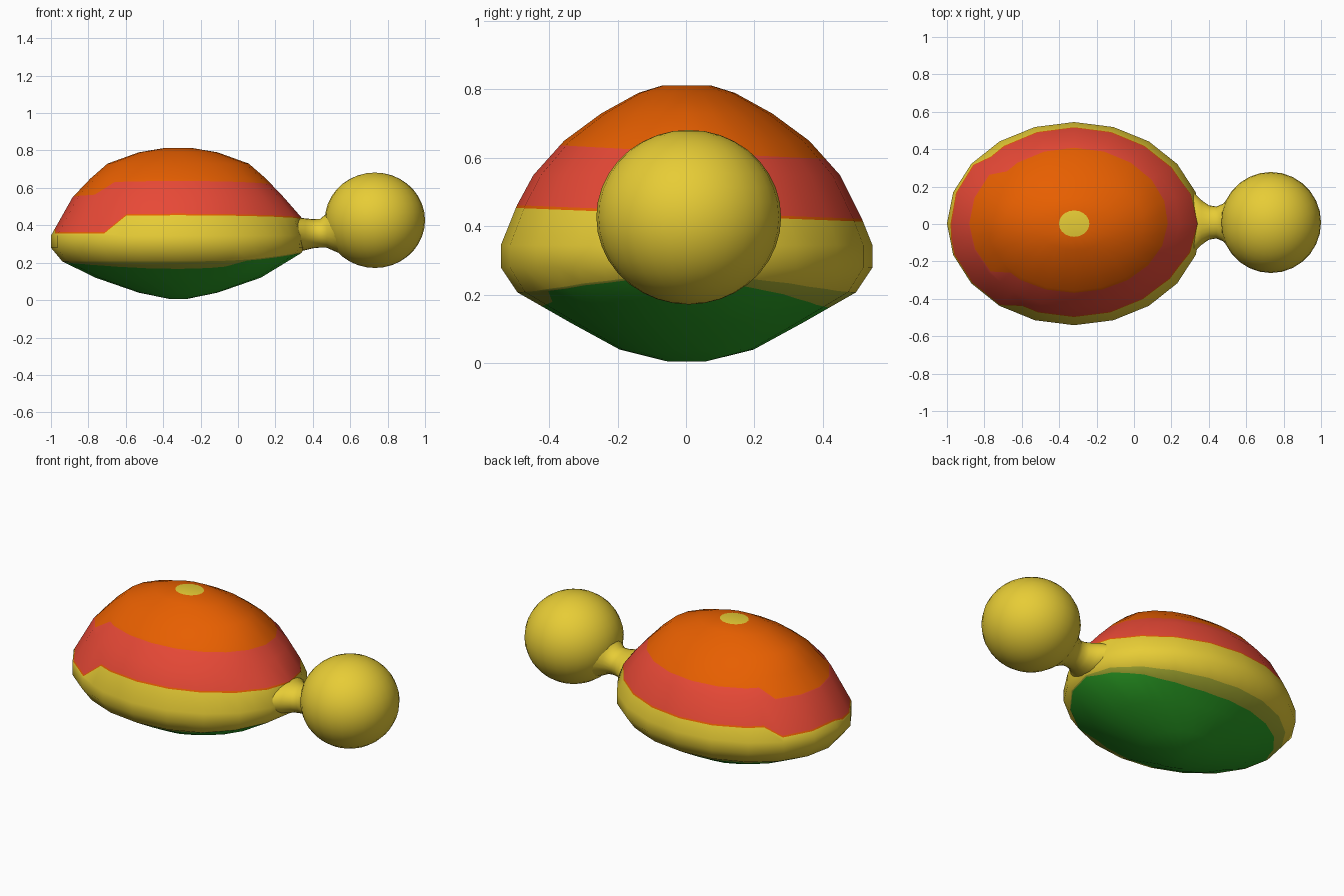
import bpy, bmesh, math

if "Cube" in bpy.data.objects:
    bpy.data.objects.remove(bpy.data.objects["Cube"])


def material(name, r, g, b):
    lin = [((c / 255 + 0.055) / 1.055) ** 2.4 if c > 10 else 0 for c in (r, g, b)]
    m = bpy.data.materials.new(name)
    m.diffuse_color = (*lin, 1)
    m.use_nodes = True
    m.node_tree.nodes["Principled BSDF"].inputs["Base Color"].default_value = m.diffuse_color
    return m


MATS = [material("yellow", 233, 206, 54), material("orange", 234, 96, 0),
        material("red", 238, 75, 56), material("olive", 166, 172, 50),
        material("green", 44, 164, 38)]
YELLOW, ORANGE, RED, OLIVE, GREEN = range(5)


def loft(name, rings, colours, angle):
    """Skin a list of vertex rings, one colour per band, and close both ends."""
    bm = bmesh.new()
    rows = [[bm.verts.new(p) for p in ring] for ring in rings]
    n = len(rows[0])
    for a, b, col in zip(rows, rows[1:], colours[1:]):
        for i in range(n):
            j = (i + 1) % n
            bm.faces.new((a[i], a[j], b[j], b[i])).material_index = col
    if colours[0] is not None:
        bm.faces.new(rows[0]).material_index = colours[0]
    if colours[-1] is not None:
        bm.faces.new(rows[-1]).material_index = colours[-1]
    bmesh.ops.recalc_face_normals(bm, faces=bm.faces)
    finish(name, bm, angle)


def finish(name, bm, angle):
    me = bpy.data.meshes.new(name)
    bm.to_mesh(me)
    bm.free()
    for m in MATS:
        me.materials.append(m)
    ob = bpy.data.objects.new(name, me)
    bpy.context.collection.objects.link(ob)
    bpy.ops.object.select_all(action='DESELECT')
    ob.select_set(True)
    bpy.context.view_layer.objects.active = ob
    bpy.ops.object.shade_smooth_by_angle(angle=math.radians(angle))


# Body outline from top to bottom: height, relative radius along x and along y
PROFILE = [(0.812, 0.12, 0.13), (0.79, 0.31, 0.26), (0.73, 0.555, 0.46), (0.65, 0.69, 0.66),
           (0.55, 0.83, 0.825), (0.46, 0.905, 0.915), (0.345, 1, 1), (0.28, 1, 1),
           (0.21, 0.92, 0.92), (0.12, 0.65, 0.63), (0.04, 0.31, 0.36), (0.005, 0.06, 0.1)]


def radii(z):
    for (z1, *top), (z0, *low) in zip(PROFILE, PROFILE[1:]):
        if z0 <= z <= z1:
            t = (z - z0) / (z1 - z0)
            return [b + (a - b) * t for a, b in zip(top, low)]


# Uneven paint borders that wander with direction (c = cos, s = sin)
def orange_edge(c, s):
    return max(0.554, 0.617 - 0.02 * s - (0.065 if c < -0.7 else 0))


def red_edge(c, s):
    if s < -0.05 and c < -0.5:
        return 0.364
    return 0.442 - 0.02 * s - (0.055 if c < -0.7 else 0)


def green_edge(c, s):
    return 0.207 + 0.05 * max(0, c) ** 3


def olive_edge(c, s):
    front = 0.034 * max(0, -s) ** 2 if c < 0.5 else 0
    return green_edge(c, s) - 0.006 - 0.038 * max(0, s) ** 0.7 - front


def flat(z):
    return lambda c, s: z


# Each ring height is a function; the colour is for the band above it
LEVELS = [(flat(0.812), YELLOW), (flat(0.79), ORANGE), (flat(0.73), ORANGE),
          (flat(0.65), ORANGE), (orange_edge, ORANGE), (flat(0.55), RED), (red_edge, RED),
          (lambda c, s: red_edge(c, s) - 0.008, ORANGE), (flat(0.345), YELLOW),
          (flat(0.28), YELLOW), (green_edge, YELLOW), (olive_edge, OLIVE),
          (flat(0.12), GREEN), (flat(0.04), GREEN), (flat(0.005), GREEN)]


# Direction of column k: corners of a 20-gon and the middles of its sides
def direction(k):
    a0, a1 = (k // 2) * math.pi / 10, ((k + 1) // 2) * math.pi / 10
    return (math.cos(a0) + math.cos(a1)) / 2, (math.sin(a0) + math.sin(a1)) / 2


# Body: twenty-sided oval dome with a shallow keel, swelling a little at the neck
rings = []
for level, _ in LEVELS:
    ring = []
    for k in range(40):
        c, s = direction(k)
        z = level(c, s)
        rx, ry = radii(z)
        rx += 0.05 * max(0, c) ** 6 * max(0, 1 - abs(z - 0.44) / 0.11)
        ring.append((-0.32 + 0.68 * rx * c, 0.002 + 0.543 * ry * s, z))
    rings.append(ring)
loft("body", rings, [col for _, col in LEVELS] + [GREEN], 75)

# Neck, open at both ends: x, half width, half height, centre height
NECK = [(0.29, 0.19, 0.085, 0.345), (0.335, 0.145, 0.088, 0.352), (0.36, 0.12, 0.085, 0.352),
        (0.40, 0.092, 0.078, 0.355), (0.44, 0.085, 0.077, 0.358),
        (0.475, 0.10, 0.092, 0.372), (0.52, 0.145, 0.135, 0.395), (0.57, 0.19, 0.175, 0.415)]
rings = [[(x, 0.008 + w * math.cos(k * math.pi / 12), zc + h * math.sin(k * math.pi / 12))
          for k in range(24)] for x, w, h, zc in NECK]
loft("neck", rings, [None] + [YELLOW] * (len(NECK) - 1) + [None], 75)

# Head: slightly squashed ball
bm = bmesh.new()
bmesh.ops.create_uvsphere(bm, u_segments=28, v_segments=18, radius=1)
bmesh.ops.scale(bm, vec=(0.268, 0.27, 0.255), verts=bm.verts)
bmesh.ops.translate(bm, vec=(0.732, 0.008, 0.427), verts=bm.verts)
finish("head", bm, 60)
